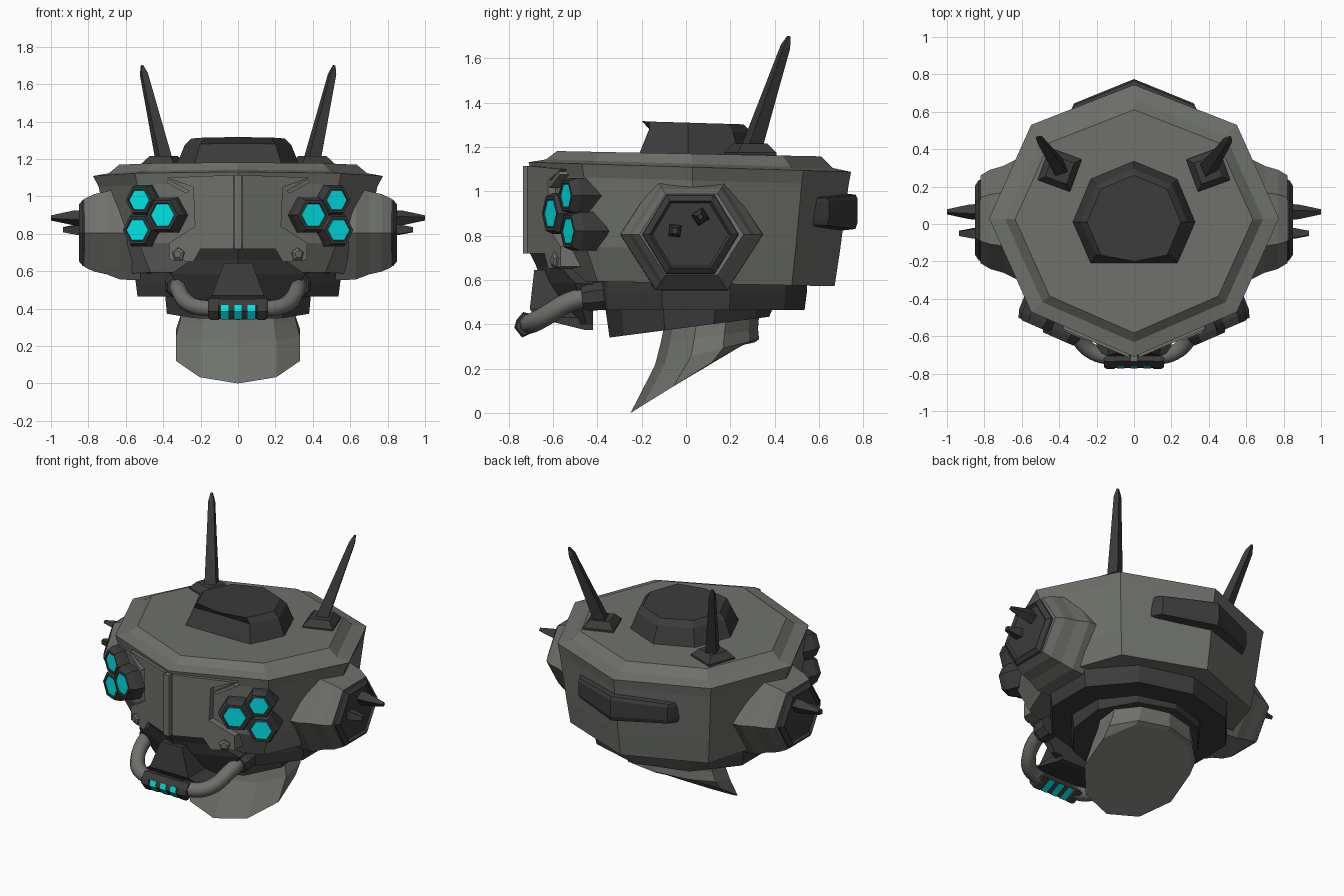
import bpy, bmesh, math
from mathutils import Vector

if "Cube" in bpy.data.objects:
    bpy.data.objects.remove(bpy.data.objects["Cube"])


def material(name, rgb):
    m = bpy.data.materials.new(name)
    m.diffuse_color = (*rgb, 1)
    m.use_nodes = True
    m.node_tree.nodes["Principled BSDF"].inputs["Base Color"].default_value = m.diffuse_color
    return m


ARMOUR = material("grey_green_armour", (0.158, 0.164, 0.146))
DARK = material("dark_metal", (0.044, 0.044, 0.044))
GLOW = material("cyan_glass", (0.0, 0.78, 0.80))


def loft(name, rings, mat):
    """Skin a closed solid through rings of equal point count."""
    bm = bmesh.new()
    vs = [[bm.verts.new(p) for p in r] for r in rings]
    n = len(vs[0])
    for a, b in zip(vs, vs[1:]):
        for i in range(n):
            j = (i + 1) % n
            bm.faces.new((a[i], a[j], b[j], b[i]))
    bm.faces.new(vs[0][::-1])
    bm.faces.new(vs[-1])
    bmesh.ops.recalc_face_normals(bm, faces=bm.faces)
    me = bpy.data.meshes.new(name)
    bm.to_mesh(me)
    bm.free()
    me.materials.append(mat)
    ob = bpy.data.objects.new(name, me)
    bpy.context.collection.objects.link(ob)
    return ob


def ellipse(n, rx, ry, cy, zf, start=0.0):
    """Horizontal ring; zf gives height from y."""
    pts = []
    for i in range(n):
        a = start + i * math.tau / n
        y = cy + ry * math.sin(a)
        pts.append((rx * math.cos(a), y, zf(y)))
    return pts


def rod(name, base, direction, steps, n, mat, spin=0.0, flat=1.0):
    """Prism along a direction; steps are (distance, radius), flat squashes it."""
    d = Vector(direction).normalized()
    up = Vector((0, 0, 1)) if abs(d.z) < 0.9 else Vector((0, 1, 0))
    u = d.cross(up).normalized()
    v = u.cross(d) * flat
    rings = []
    for t, r in steps:
        rings.append([Vector(base) + d * t + r * (u * math.cos(spin + k * math.tau / n)
                      + v * math.sin(spin + k * math.tau / n)) for k in range(n)])
    return loft(name, rings, mat)


def box_ring(hw, y0, y1, z):
    return [(-hw, y0, z), (hw, y0, z), (hw, y1, z), (-hw, y1, z)]


# Main armoured shell: an irregular octagon lofted from floor to roof
half = [(0, 0.745), (0.55, 0.53), (0.775, 0.03), (0.55, -0.47), (0, -0.71)]
octagon = half + [(-x, y) for x, y in half[3:0:-1]]


def shell_ring(back, side, front, z, tilt):
    ring = []
    for x, y in octagon:
        s = back if y > 0.2 else side if y > -0.2 else front
        ring.append((x * s, y * s, z - tilt * y * s))
    return ring


loft("shell", [shell_ring(0.90, 0.83, 0.85, 0.585, 0.02),
               shell_ring(0.932, 0.885, 0.96, 0.74, 0.02),
               shell_ring(0.985, 0.96, 0.98, 1.05, 0.03),
               shell_ring(1.0, 1.0, 1.0, 1.11, 0.03),
               shell_ring(0.89, 0.89, 0.89, 1.125, 0.03),
               shell_ring(0.82, 0.82, 0.82, 1.17, 0.02)], ARMOUR)

# Raised face plates either side of a narrow centre ridge
outline = [(0.025, 1.115), (0.38, 1.1), (0.24, 1.05), (0.23, 0.84), (0.37, 0.75),
           (0.37, 0.66), (0.24, 0.65), (0.2, 0.72), (0.025, 0.72)]
for s, side in ((1, "right"), (-1, "left")):
    loft("face_plate_" + side,
         [[(s * x, -0.725 + 0.43 * x, z) for x, z in outline],
          [(s * x, -0.57 + 0.43 * x, z) for x, z in outline]], ARMOUR)
    # Brow tab and bolt
    tab = [(0.26, 1.03), (0.275, 1.015), (0.385, 1.075), (0.37, 1.09)]
    loft("brow_tab_" + side,
         [[(s * x, -0.735 + 0.43 * x, z) for x, z in tab],
          [(s * x, -0.6 + 0.43 * x, z) for x, z in tab]], ARMOUR)
    rod("bolt_" + side, (s * 0.295, -0.54, 0.69), (s * 0.4, -0.9, 0),
        [(0, 0.04), (0.062, 0.036), (0.07, 0.022)], 5, ARMOUR, math.pi / 2)
loft("centre_ridge", [box_ring(0.018, -0.735, -0.5, 0.72),
                      box_ring(0.018, -0.735, -0.5, 1.115)], ARMOUR)

# Roof hatch with its front trimmed flat under a small brow
hatch = []
for r, z, lim in ((0.335, 1.15, -0.215), (0.315, 1.2, -0.195),
                  (0.285, 1.275, -0.165), (0.25, 1.31, -0.2)):
    hatch.append([(x, max(y, lim), h) for x, y, h in
                  ellipse(8, r, r, 0.01, lambda y: z - 0.03 * y)])
loft("roof_hatch", hatch, DARK)

# Rear bumper wrapping round the back corner
bumper = []
for x, y, k in ((-0.36, 0.56, 0.75), (-0.32, 0.645, 0.8), (0, 0.775, 1),
                (0.32, 0.645, 0.8), (0.36, 0.56, 0.75)):
    inner = y - 0.14 if abs(x) < 0.35 else y - 0.03
    bumper.append([(x, yy, 0.91 + k * dz) for yy, dz in
                   ((inner, -0.095), (y - 0.01, -0.08), (y, -0.05),
                    (y, 0.055), (y - 0.01, 0.075), (inner, 0.09))])
loft("rear_bumper", bumper, DARK)

# Stepped collars under the shell
loft("upper_collar", [ellipse(10, 0.575, 0.50, 0.045, lambda y: 0.61, math.pi / 10),
                      ellipse(10, 0.575, 0.50, 0.045, lambda y: 0.54, math.pi / 10),
                      ellipse(10, 0.565, 0.49, 0.045, lambda y: 0.465, math.pi / 10)], DARK)
loft("lower_collar", [ellipse(10, 0.41, 0.38, 0.015, lambda y: 0.48, math.pi / 10),
                      ellipse(10, 0.40, 0.36, 0.015,
                              lambda y: 0.385 + 0.13 * y, math.pi / 10)], DARK)

# Neck, cut off at a slant that flattens towards the back
up = math.pi / 2
loft("neck", [ellipse(10, 0.315, 0.215, 0.115, lambda y: 0.40 + 0.12 * y, up),
              ellipse(10, 0.325, 0.22, 0.105, lambda y: 0.33 + 0.15 * y, up),
              ellipse(10, 0.348, 0.235, 0.095, lambda y: 0.25 + 0.25 * y, up),
              ellipse(10, 0.348, 0.28, 0.03,
                      lambda y: min(0.155 + 0.62 * y, 0.25 + 0.22 * y), up)], ARMOUR)

# Mouth guard following the bowed face, and snout
loft("mouth_guard", [[(-hw, -0.42, z), (-hw, y + 0.43 * hw, z), (0, y, z),
                      (hw, y + 0.43 * hw, z), (hw, -0.42, z)]
                     for hw, y, z in ((0.26, -0.56, 0.40), (0.36, -0.655, 0.585),
                                      (0.25, -0.675, 0.66), (0.21, -0.705, 0.722))], DARK)
loft("snout", [box_ring(0.2, -0.46, -0.42, 0.375), box_ring(0.2, -0.68, -0.42, 0.43),
               box_ring(0.14, -0.705, -0.42, 0.47), box_ring(0.075, -0.685, -0.42, 0.645)], DARK)

# Breather block with three glowing slots that wrap underneath
profile = [(-0.775, 0.385), (-0.765, 0.42), (-0.735, 0.455), (-0.69, 0.445),
           (-0.655, 0.38), (-0.74, 0.34)]


def breather_ring(x, k, ids=range(6)):
    return [(x, -0.717 + k * (profile[i][0] + 0.717), 0.40 + k * (profile[i][1] - 0.40))
            for i in ids]


loft("breather", [breather_ring(x, k) for x, k in
                  ((-0.16, 0.85), (-0.145, 1), (-0.105, 1), (-0.1, 0.93),
                   (0.1, 0.93), (0.105, 1), (0.145, 1), (0.16, 0.85))], DARK)
for i in (-1, 0, 1):
    x = i * 0.072
    loft("breather_slot", [breather_ring(xx, 0.98, (1, 0, 5, 4)) +
                           breather_ring(xx, 0.88, (4, 5, 0, 1))
                           for xx in (x - 0.02, x + 0.02)], GLOW)

for s, side in ((1, "right"), (-1, "left")):
    # Breathing hose with dark end fitting
    cu = bpy.data.curves.new("hose_" + side, "CURVE")
    cu.dimensions = "3D"
    cu.bevel_depth = 0.045
    cu.bevel_resolution = 2
    cu.resolution_u = 4
    cu.use_fill_caps = True
    path = [(0.325, -0.43, 0.53), (0.315, -0.54, 0.495), (0.28, -0.63, 0.44),
            (0.22, -0.685, 0.41), (0.12, -0.715, 0.40)]
    sp = cu.splines.new("BEZIER")
    sp.bezier_points.add(len(path) - 1)
    for bp, p in zip(sp.bezier_points, path):
        bp.co = (s * p[0], p[1], p[2])
        bp.handle_left_type = bp.handle_right_type = "AUTO"
    cu.materials.append(ARMOUR)
    bpy.context.collection.objects.link(bpy.data.objects.new("hose_" + side, cu))
    rod("hose_fitting_" + side, (s * 0.325, -0.37, 0.53), (0, -1, -0.12),
        [(0, 0.068), (0.07, 0.068), (0.10, 0.055)], 8, DARK, math.pi / 8)

    # Cluster of three hexagonal eyes
    axis = Vector((s * 0.40, -0.92, 0)).normalized()
    for k, (x, y, z, r) in enumerate(((0.405, -0.615, 0.90, 0.102),
                                      (0.53, -0.545, 0.98, 0.088),
                                      (0.54, -0.535, 0.82, 0.095))):
        c = Vector((s * x, y, z))
        rod(f"eye_housing_{side}_{k}", c, axis,
            [(-0.23, r * 0.8), (-0.15, r * 1.08), (-0.04, r * 1.05), (0, r * 0.88),
             (0.0, r * 0.72), (-0.012, r * 0.68)], 6, DARK)
        rod(f"eye_lens_{side}_{k}", c, axis,
            [(-0.012, r * 0.69), (-0.004, r * 0.66)], 6, GLOW)

    # Ear housing, dark hub and two prongs
    rod("ear_housing_" + side, (s * 0.52, 0.025, 0.805), (s, 0, 0),
        [(0, 0.325), (0.11, 0.32), (0.18, 0.285), (0.25, 0.265), (0.30, 0.235)],
        6, ARMOUR, 0, 0.9)
    rod("ear_hub_" + side, (s * 0.78, 0.02, 0.805), (s, 0, 0),
        [(0, 0.228), (0.05, 0.215), (0.07, 0.185), (0.055, 0.172)], 6, DARK, 0, 0.95)
    rod("ear_prong_upper_" + side, (s * 0.80, 0.065, 0.885), (s, 0, 0),
        [(0, 0.045), (0.08, 0.04), (0.2, 0.014)], 4, DARK, 0.2)
    rod("ear_prong_lower_" + side, (s * 0.80, -0.05, 0.822), (s, 0, 0),
        [(0, 0.04), (0.06, 0.036), (0.135, 0.018)], 4, DARK, 0.9)

    # Antenna on its square foot
    rings = []
    for h, z in ((0.13, 1.15), (0.13, 1.175), (0.085, 1.215)):
        rings.append([(s * (0.397 + h * math.cos(a)), 0.29 + h * math.sin(a), z)
                      for a in (math.radians(65 + 90 * q) for q in range(4))])
    loft("antenna_foot_" + side, rings, DARK)
    rod("antenna_" + side, (s * 0.395, 0.295, 1.19), (s * 0.118, 0.168, 0.505),
        [(0, 0.05), (0.3, 0.034), (0.50, 0.024), (0.55, 0.008)], 4, DARK, 0.4)
